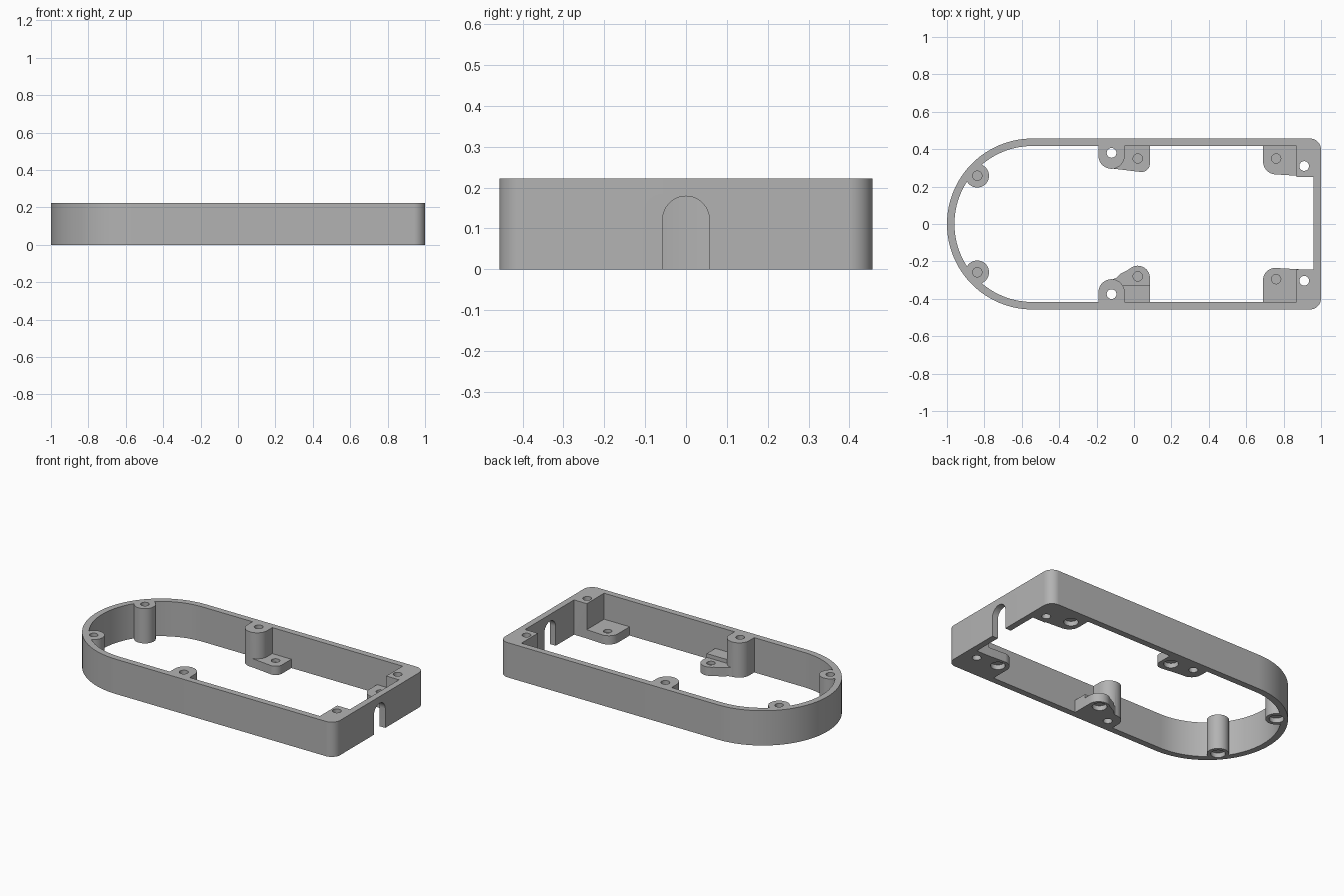
import bpy, bmesh, math

cube = bpy.data.objects.get("Cube")
if cube:
    bpy.data.objects.remove(cube, do_unlink=True)

HEIGHT, TAB_H = 0.222, 0.056
HALF_W, WALL = 0.457, 0.04

grey = bpy.data.materials.new("matte grey")
grey.use_nodes = True
grey.diffuse_color = (0.45, 0.45, 0.45, 1)
grey.node_tree.nodes["Principled BSDF"].inputs["Base Color"].default_value = (0.45, 0.45, 0.45, 1)


def arc(cx, cy, r, a0, a1, n=16):
    """Points on an arc, angles in degrees."""
    angles = [math.radians(a0 + (a1 - a0) * i / n) for i in range(n + 1)]
    return [(cx + r * math.cos(a), cy + r * math.sin(a)) for a in angles]


def add_prism(bm, outline, lo, hi, place=lambda u, v, w: (u, v, w)):
    """Extrude a closed outline between two levels."""
    face = bm.faces.new([bm.verts.new(place(u, v, lo)) for u, v in outline])
    top = bmesh.ops.extrude_face_region(bm, geom=[face])["geom"]
    a, b = place(0, 0, lo), place(0, 0, hi)
    bmesh.ops.translate(bm, verts=[g for g in top if isinstance(g, bmesh.types.BMVert)],
                        vec=[q - p for p, q in zip(a, b)])


def make_object(name, bm):
    bmesh.ops.recalc_face_normals(bm, faces=bm.faces)
    mesh = bpy.data.meshes.new(name)
    bm.to_mesh(mesh)
    bm.free()
    mesh.materials.append(grey)
    obj = bpy.data.objects.new(name, mesh)
    bpy.context.collection.objects.link(obj)
    return obj


def prism(name, outline, lo, hi):
    bm = bmesh.new()
    add_prism(bm, outline, lo, hi)
    return make_object(name, bm)


def combine(target, other, operation):
    """Apply a boolean and discard the helper."""
    mod = target.modifiers.new("join", 'BOOLEAN')
    mod.operation, mod.solver, mod.object = operation, 'EXACT', other
    bpy.context.view_layer.objects.active = target
    bpy.ops.object.modifier_apply(modifier=mod.name)
    bpy.data.objects.remove(other, do_unlink=True)


def shell_outline(inset, corner):
    """Semicircle at one end, rounded corners at the other."""
    r, x = HALF_W - inset, 1 - inset
    return (arc(HALF_W - 1, 0, r, 90, 270, 64)
            + arc(x - corner, corner - r, corner, -90, 0)
            + arc(x - corner, r - corner, corner, 0, 90))


# Outer wall
frame = prism("case_frame", shell_outline(0, 0.06), 0, HEIGHT)
combine(frame, prism("cavity", shell_outline(WALL, 0.02), -0.1, HEIGHT + 0.1), 'DIFFERENCE')

# Full-height screw posts
for s in (1, -1):
    combine(frame, prism("end_post", arc(-0.838, s * 0.258, 0.063, 0, 351, 39), 0, HEIGHT), 'UNION')
    post = [(-0.19, 0.44)] + arc(-0.12, 0.365, 0.07, 180, 360, 24) + [(-0.05, 0.44)]
    combine(frame, prism("side_post", [(x, s * y) for x, y in post], 0, HEIGHT), 'UNION')
    edge = 0.252 if s > 0 else 0.242
    corner = [(0.87, 0.44), (0.87, edge), (0.98, edge), (0.98, 0.44)]
    combine(frame, prism("corner_post", [(x, s * y) for x, y in corner], 0, HEIGHT), 'UNION')

# Low mounting tabs
tabs = {
    "back_corner_tab": [(0.69, 0.435)] + arc(0.76, 0.335, 0.07, 180, 270) + [(0.90, 0.256), (0.90, 0.435)],
    "front_corner_tab": [(0.69, -0.435)] + arc(0.755, -0.30, 0.065, 180, 90) + [(0.90, -0.243), (0.90, -0.435)],
    "back_side_tab": [(-0.12, 0.435), (-0.145, 0.3)] + arc(0.04, 0.323, 0.045, 262, 360) + [(0.085, 0.435)],
    "front_side_tab": [(-0.12, -0.435), (-0.12, -0.298), (-0.095, -0.288), (-0.075, -0.268)]
                      + arc(0.02, -0.288, 0.065, 135, 0) + [(0.085, -0.435)],
}
for name, outline in tabs.items():
    combine(frame, prism(name, outline, 0, TAB_H), 'UNION')

# Raised step on the front side tab
step = [(-0.07, -0.43), (-0.07, -0.33), (0.085, -0.33), (0.085, -0.43)]
combine(frame, prism("tab_step", step, 0.01, 0.08), 'UNION')

# Screw holes: plain through holes, and blind holes with a counterbore below
cut = bmesh.new()
for x, y in ((-0.12, 0.38), (-0.12, -0.375), (0.91, 0.31), (0.91, -0.303)):
    add_prism(cut, arc(x, y, 0.026, 0, 345, 23), -0.1, HEIGHT + 0.1)
for x, y in ((-0.838, 0.258), (-0.838, -0.258), (0.02, 0.35), (0.02, -0.28), (0.76, 0.35), (0.76, -0.295)):
    add_prism(cut, arc(x, y, 0.025, 0, 345, 23), 0.036, HEIGHT + 0.1)
    add_prism(cut, arc(x, y, 0.042, 0, 345, 23), -0.1, 0.03)

# Arched cable notch in the straight end wall
notch = [(-0.057, -0.1), (0.057, -0.1)] + arc(0, 0.122, 0.057, 0, 180, 32)
add_prism(cut, notch, 0.9, 1.1, lambda u, v, w: (w, u, v))
combine(frame, make_object("hole_cutter", cut), 'DIFFERENCE')

# Smooth curves, keep edges sharp
for obj in bpy.context.selected_objects:
    obj.select_set(False)
frame.select_set(True)
bpy.context.view_layer.objects.active = frame
bpy.ops.object.shade_smooth_by_angle(angle=math.radians(30))
